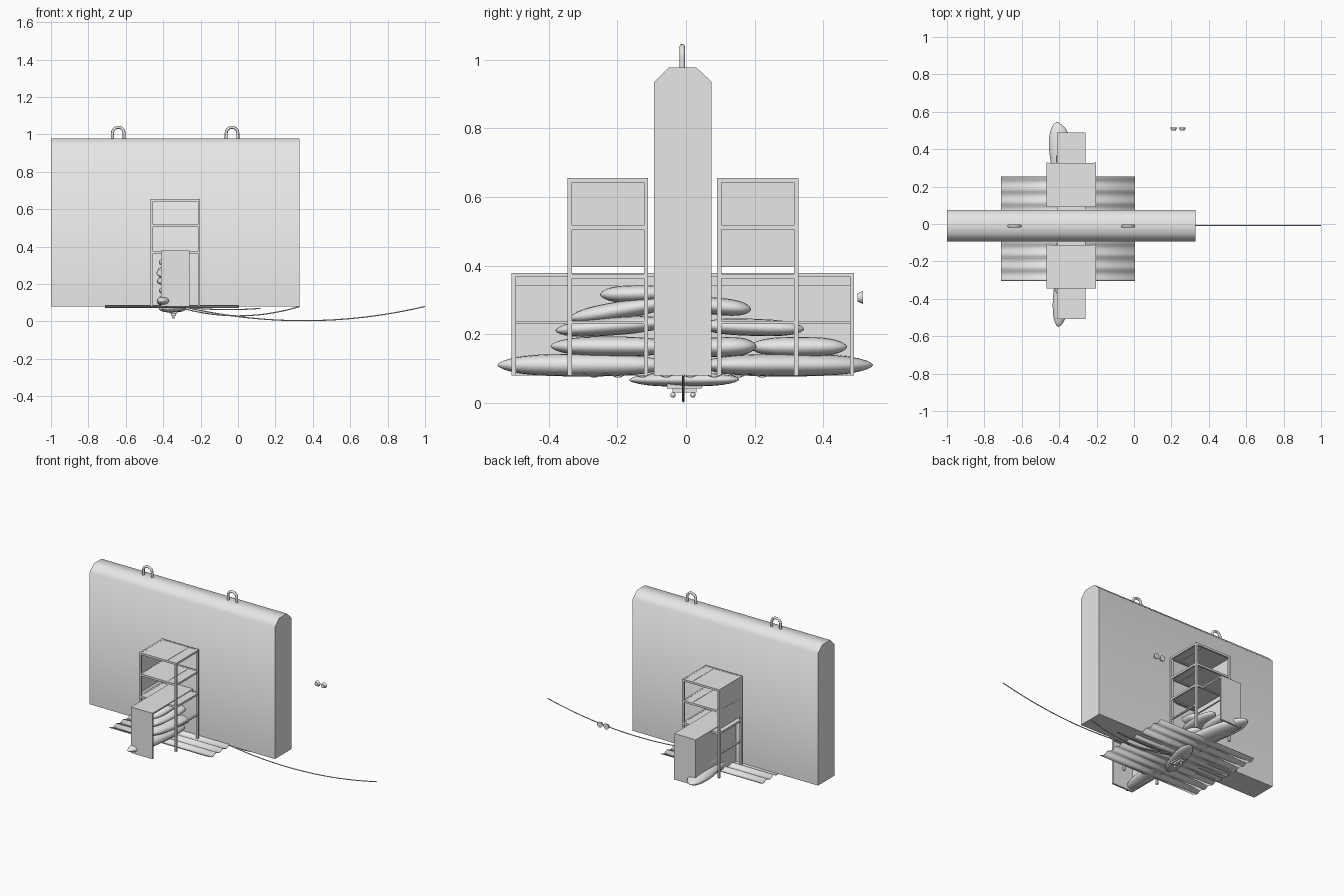
import bpy
import bmesh
import math
from mathutils import Vector, Matrix

if "Cube" in bpy.data.objects:
    bpy.data.objects.remove(bpy.data.objects["Cube"])

grey = bpy.data.materials.new("plain_grey")
grey.use_nodes = True
grey.diffuse_color = (0.8, 0.8, 0.8, 1)
grey.node_tree.nodes["Principled BSDF"].inputs["Base Color"].default_value = (0.8, 0.8, 0.8, 1)


def finish(name, bm, smooth=None):
    bmesh.ops.recalc_face_normals(bm, faces=bm.faces)
    mesh = bpy.data.meshes.new(name)
    bm.to_mesh(mesh)
    bm.free()
    mesh.materials.append(grey)
    obj = bpy.data.objects.new(name, mesh)
    bpy.context.collection.objects.link(obj)
    if smooth:
        bpy.ops.object.select_all(action="DESELECT")
        obj.select_set(True)
        bpy.context.view_layer.objects.active = obj
        bpy.ops.object.shade_smooth_by_angle(angle=math.radians(smooth))
    return obj


def add_box(bm, xs, ys, zs):
    lo, hi = Vector((xs[0], ys[0], zs[0])), Vector((xs[1], ys[1], zs[1]))
    m = Matrix.Translation((lo + hi) / 2) @ Matrix.Diagonal((*(hi - lo), 1))
    bmesh.ops.create_cube(bm, size=1, matrix=m)


def tube(name, points, radius):
    curve = bpy.data.curves.new(name, "CURVE")
    curve.dimensions = "3D"
    curve.bevel_depth = radius
    curve.bevel_resolution = 2
    curve.use_fill_caps = True
    line = curve.splines.new("POLY")
    line.points.add(len(points) - 1)
    for p, co in zip(line.points, points):
        p.co = (*co, 1)
    curve.materials.append(grey)
    obj = bpy.data.objects.new(name, curve)
    bpy.context.collection.objects.link(obj)


def bag(name, a, b, width, height):
    """Stuffed sack lying between two tips."""
    a, b = Vector(a), Vector(b)
    bm = bmesh.new()
    bmesh.ops.create_uvsphere(bm, u_segments=16, v_segments=16, radius=1)
    along = (b - a).normalized()
    side = Vector((0, 0, 1)).cross(along).normalized()
    up = along.cross(side)
    for v in bm.verts:
        t = v.co.z
        r = math.hypot(v.co.x, v.co.y)
        full = (1 - abs(t) ** 3) ** 0.6 if r > 0.001 else 0
        k = full / r if r > 0.001 else 0
        v.co = ((a + b) / 2 + along * t * (b - a).length / 2
                + side * v.co.x * k * width / 2 + up * v.co.y * k * height / 2)
    finish(name, bm, 60)


# Thick wall slab with chamfered top
bm = bmesh.new()
section = [(-.093, .08), (.075, .08), (.075, .935), (.03, .977), (-.05, .977), (-.093, .935)]
face = bm.faces.new([bm.verts.new((-1, y, z)) for y, z in section])
ext = bmesh.ops.extrude_face_region(bm, geom=[face])
bmesh.ops.translate(bm, vec=(1.33, 0, 0),
                    verts=[g for g in ext["geom"] if isinstance(g, bmesh.types.BMVert)])
finish("wall_slab", bm, 50)

# Lifting loops
for i, x in enumerate((-.64, -.032)):
    arc = [(x + .031 * math.cos(a * math.pi / 12), -.011, 1.007 + .031 * math.sin(a * math.pi / 12))
           for a in range(13)]
    tube(f"lifting_loop_{i}", [(x + .031, -.011, .96)] + arc + [(x - .031, -.011, .96)], .008)

# Shelf racks on both faces of the wall
T = .013
X0, X1 = -.468, -.202
levels = (.642, .505, .362)
for name, y0, y1 in (("front", -.345, -.11), ("back", .09, .328)):
    bm = bmesh.new()
    for x in (X0, X1 - T):
        for y in (y0, y1 - T):
            add_box(bm, (x, x + T), (y, y + T), (.08, .655))
    for z in levels + (.23,):
        h = T if z > .3 else .008
        for x in (X0, X1 - T):
            add_box(bm, (x + .001, x + T - .001), (y0 + T, y1 - T), (z, z + h))
        if z > .3:
            for y in (y0, y1 - T):
                add_box(bm, (X0 + T, X1 - T), (y + .001, y + T - .001), (z, z + h))
    finish(f"{name}_rack_frame", bm)

    bm = bmesh.new()
    for z in levels:
        for xa, xb in ((X0 + .003, -.271), (-.269, X1 - .003)):
            add_box(bm, (xa, xb), (y0 + .003, y1 - .003), (z + .006, z + T - .001))
    finish(f"{name}_rack_shelves", bm)

    bm = bmesh.new()
    add_box(bm, (X0 + .002, X0 + .007), (y0 + .005, y1 - .005), (.395, .65))
    finish(f"{name}_rack_side_panel", bm)

# Low cabinets holding the bags, open towards +x
for name, inner, outer in (("front", -.09, -.508), ("back", .07, .49)):
    s = 1 if outer > 0 else -1
    ys = sorted((inner, outer))
    bm = bmesh.new()
    add_box(bm, (-.412, -.258), ys, (.368, .378))
    add_box(bm, (-.412, -.258), sorted((outer, outer - s * .012)), (.08, .37))
    add_box(bm, (-.412, -.405), ys, (.08, .37))
    add_box(bm, (-.405, -.397), ys, (.34, .37))
    add_box(bm, (-.405, -.397), ys, (.23, .238))
    finish(f"{name}_cabinet", bm)

# Stacked bags
bags = [
    ((-.405, -.55, .11), (-.34, -.05, .11), .1, .066),
    ((-.32, .04, .11), (-.415, .545, .11), .14, .066),
    ((-.39, -.395, .165), (-.32, -.03, .163), .11, .058),
    ((-.34, .0, .16), (-.33, .205, .165), .11, .058),
    ((-.37, .185, .163), (-.36, .47, .163), .1, .058),
    ((-.4, -.38, .21), (-.34, -.05, .235), .11, .052),
    ((-.35, .04, .225), (-.33, .345, .215), .1, .05),
    ((-.4, -.34, .245), (-.36, -.04, .295), .1, .052),
    ((-.36, .0, .29), (-.35, .19, .272), .1, .05),
    ((-.39, -.25, .315), (-.36, -.05, .32), .09, .05),
    ((-.4, -.165, .067), (-.3, .155, .068), .1, .04),
]
for i, spec in enumerate(bags):
    bag(f"stuffed_bag_{i}", *spec)

# Corrugated ground sheet
bm = bmesh.new()
steps = 64
rows = []
for i in range(steps + 1):
    y = -.303 + .555 * i / steps
    z = .082 + .006 * math.cos(2 * math.pi * (y + .303) / .07)
    rows.append([bm.verts.new((x, y, z)) for x in (-.71, .005)])
for p, q in zip(rows, rows[1:]):
    bm.faces.new((p[0], p[1], q[1], q[0]))
sheet = finish("corrugated_sheet", bm, 60)
solid = sheet.modifiers.new("thickness", "SOLIDIFY")
solid.thickness = .003


# Sagging cables
def sag(name, xa, xb, low_x, low_z, k):
    pts = [xa + (xb - xa) * i / 24 for i in range(25)]
    tube(name, [(x, -.008, low_z + k * (x - low_x) ** 2) for x in pts], .003)


sag("long_cable", -.27, 1, .35, .004, .18)
sag("short_cable", -.33, .33, 0, .03, .46)
sag("stub_cable", -.3, .12, -.05, .063, .25)

# Small clamp under the bags
bm = bmesh.new()
add_box(bm, (-.365, -.325), (-.055, .045), (.042, .056))
add_box(bm, (-.358, -.332), (-.04, .03), (.03, .044))
for y in (-.038, .02):
    bmesh.ops.create_uvsphere(bm, u_segments=10, v_segments=6, radius=.008,
                              matrix=Matrix.Translation((-.345, y, .023)))
finish("under_clamp", bm, 40)

# Pair of loose round caps
for i, x in enumerate((.212, .258)):
    bm = bmesh.new()
    m = Matrix.Translation((x, .508, .307)) @ Matrix.Rotation(-math.pi / 2, 4, "X")
    bmesh.ops.create_cone(bm, cap_ends=True, segments=20, radius1=.012, radius2=.019,
                          depth=.016, matrix=m)
    finish(f"loose_cap_{i}", bm, 40)
